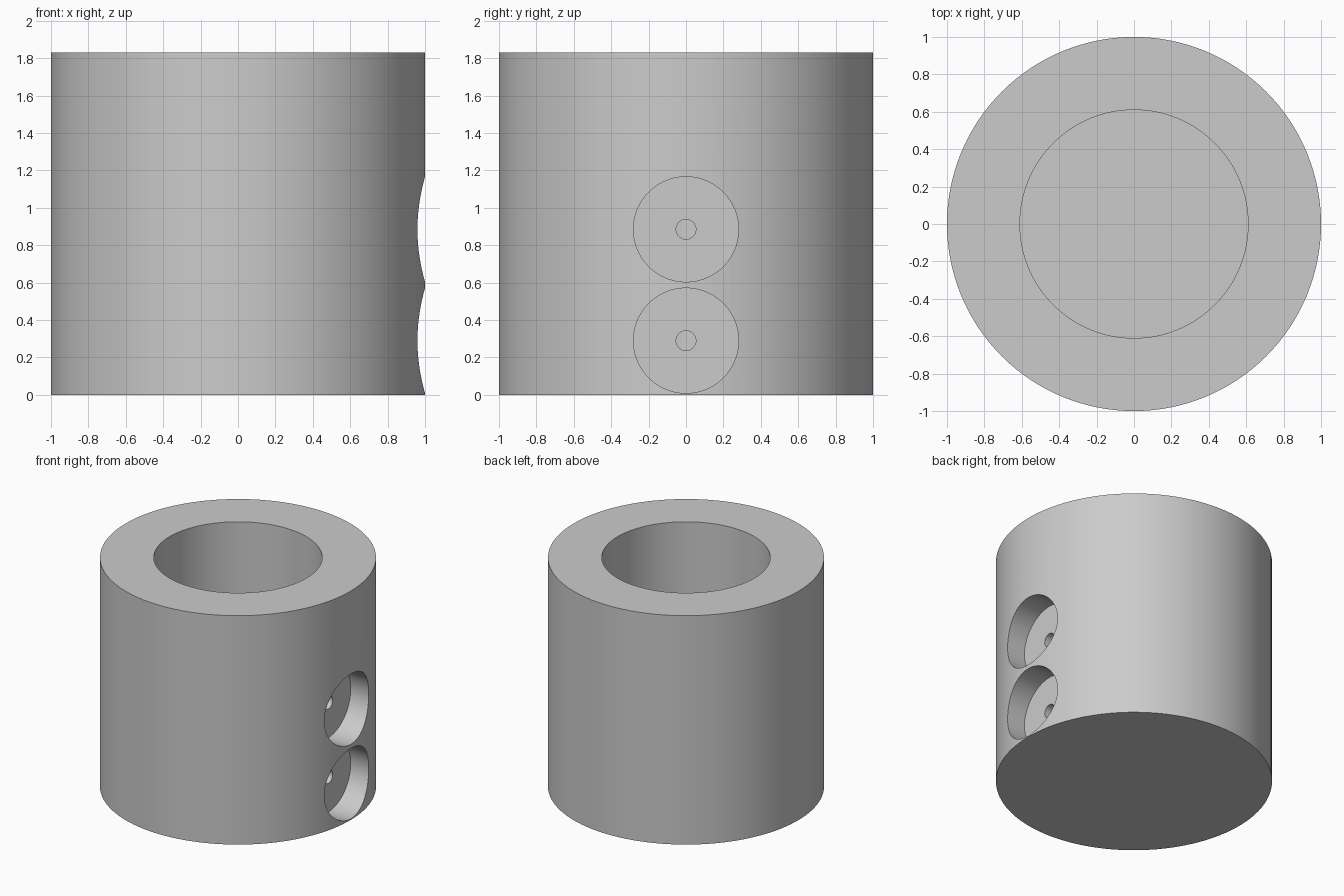
import bpy
import math

if "Cube" in bpy.data.objects:
    bpy.data.objects.remove(bpy.data.objects["Cube"], do_unlink=True)

HEIGHT = 1.83
FLOOR = 0.2

gray = bpy.data.materials.new("plain gray")
gray.use_nodes = True
color = (0.6, 0.6, 0.6, 1)
gray.diffuse_color = color
gray.node_tree.nodes["Principled BSDF"].inputs["Base Color"].default_value = color


def cylinder(name, radius, start, end, height=None, sides=128):
    """Upright from start to end, or lying along x at the given height."""
    middle = (start + end) / 2
    upright = height is None
    bpy.ops.mesh.primitive_cylinder_add(
        vertices=sides, radius=radius, depth=end - start,
        location=(0, 0, middle) if upright else (middle, 0, height),
        rotation=(0, 0 if upright else math.pi / 2, 0))
    obj = bpy.context.object
    obj.name = name
    obj.data.materials.append(gray)
    return obj


def cut(target, cutter):
    mod = target.modifiers.new(cutter.name, "BOOLEAN")
    mod.operation = "DIFFERENCE"
    mod.solver = "EXACT"
    mod.object = cutter
    bpy.context.view_layer.objects.active = target
    bpy.ops.object.modifier_apply(modifier=mod.name)
    bpy.data.objects.remove(cutter, do_unlink=True)


# Thick-walled cup with a closed bottom
cup = cylinder("cup_body", 1, 0, HEIGHT)
cut(cup, cylinder("bore", 0.61, FLOOR, HEIGHT + 0.2))

# Two round pockets on the side, each with a small hole into the bore
for z in (0.29, 0.885):
    cut(cup, cylinder("pocket", 0.281, 0.8, 1.2, z, 96))
    cut(cup, cylinder("pin_hole", 0.053, 0.4, 0.9, z, 32))

# Smooth round walls, crisp rims
bpy.ops.object.select_all(action="DESELECT")
cup.select_set(True)
bpy.context.view_layer.objects.active = cup
bpy.ops.object.shade_smooth_by_angle(angle=math.radians(30))
